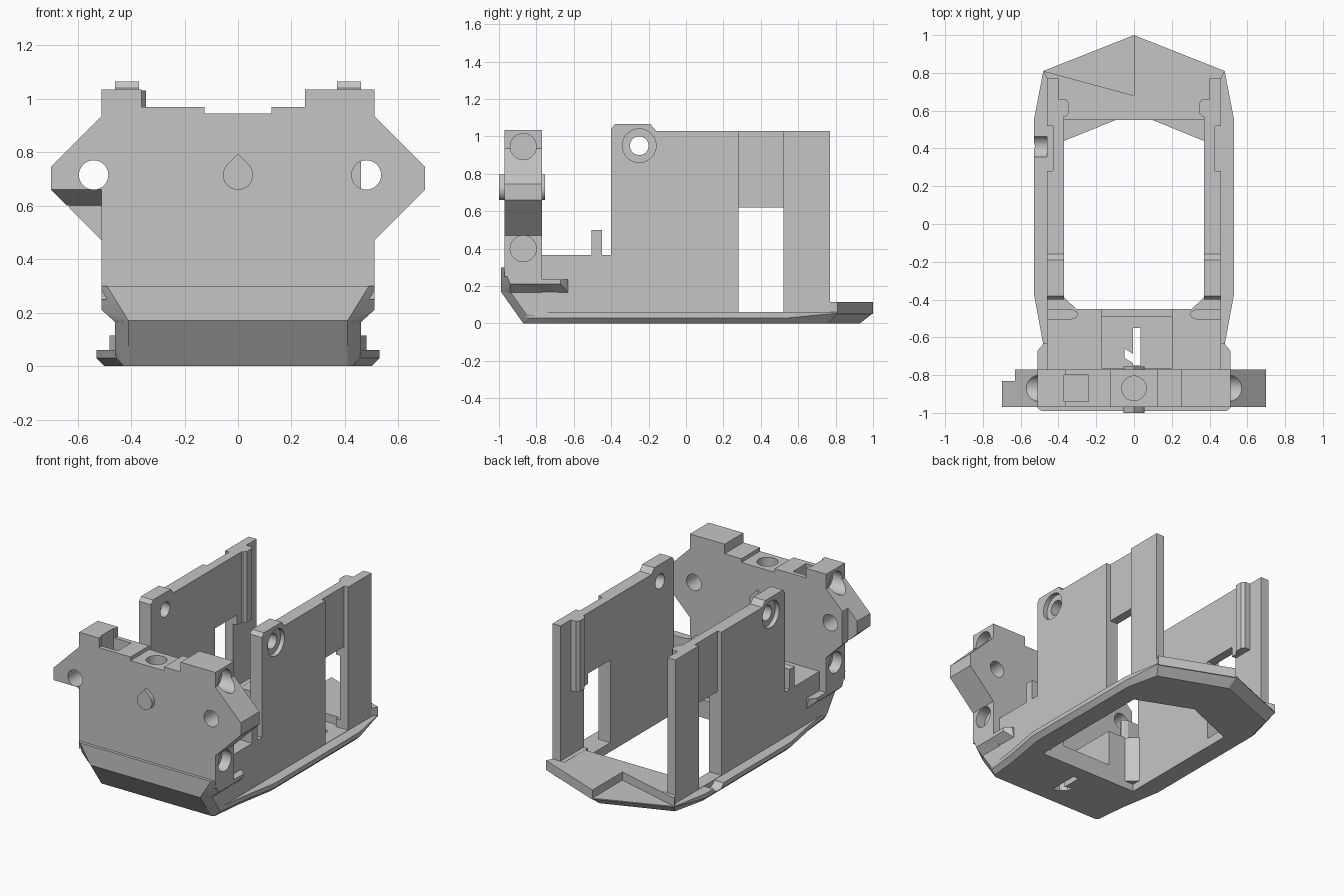
import bpy, bmesh, math

if "Cube" in bpy.data.objects:
    bpy.data.objects.remove(bpy.data.objects["Cube"])

grey = bpy.data.materials.new("plain grey")
grey.diffuse_color = (0.56, 0.56, 0.56, 1)
grey.use_nodes = True
grey.node_tree.nodes["Principled BSDF"].inputs["Base Color"].default_value = grey.diffuse_color


def finish(name, bm):
    bmesh.ops.recalc_face_normals(bm, faces=bm.faces)
    me = bpy.data.meshes.new(name)
    bm.to_mesh(me)
    bm.free()
    me.materials.append(grey)
    ob = bpy.data.objects.new(name, me)
    bpy.context.collection.objects.link(ob)
    return ob


def loft(name, loops):
    """Closed solid through stacked loops of 3D points."""
    bm = bmesh.new()
    rings = [[bm.verts.new(p) for p in loop] for loop in loops]
    n = len(rings[0])
    for a, b in zip(rings, rings[1:]):
        for i in range(n):
            j = (i + 1) % n
            bm.faces.new((a[i], a[j], b[j], b[i]))
    bm.faces.new(rings[0])
    bm.faces.new(rings[-1])
    return finish(name, bm)


def prism(name, pts, axis, a, b):
    """Extrude a 2D profile along an axis from a to b."""
    place = {'x': lambda p, t: (t, p[0], p[1]),
             'y': lambda p, t: (p[0], t, p[1]),
             'z': lambda p, t: (p[0], p[1], t)}[axis]
    return loft(name, [[place(p, t) for p in pts] for t in (a, b)])


def box(name, x, y, z):
    return prism(name, [(x[0], y[0]), (x[1], y[0]), (x[1], y[1]), (x[0], y[1])], 'z', *z)


def circle(c, r, n=32):
    return [(c[0] + r * math.cos(2 * math.pi * i / n),
             c[1] + r * math.sin(2 * math.pi * i / n)) for i in range(n)]


def hull(name, pts):
    bm = bmesh.new()
    for p in pts:
        bm.verts.new(p)
    bmesh.ops.convex_hull(bm, input=bm.verts)
    bmesh.ops.dissolve_limit(bm, angle_limit=0.01, verts=bm.verts, edges=bm.edges)
    return finish(name, bm)


def cut(ob, *cutters):
    for c in cutters:
        m = ob.modifiers.new("cut", 'BOOLEAN')
        m.operation, m.solver, m.object = 'DIFFERENCE', 'EXACT', c
        bpy.context.view_layer.objects.active = ob
        bpy.ops.object.modifier_apply(modifier=m.name)
        bpy.data.objects.remove(c)


def both(half):
    """Mirror a half outline that starts on x = 0."""
    return half + [(-p[0],) + tuple(p[1:]) for p in reversed(half) if p[0] > 0]


# Base frame with bevelled underside and pointed rear
low = both([(0, .93, 0), (.45, .76, 0), (.5, .54, 0), (.5, -.36, 0), (.45, -.65, 0), (.43, -.85, 0)])
mid = both([(0, 1, .055), (.48, .81, .055), (.53, .55, .03), (.53, -.37, .03), (.48, -.64, .03), (.455, -.85, .03)])
top = [(x, y, .06) for x, y, z in mid]
base = loft("base_frame", [low, mid, top])
opening = both([(0, .59), (.37, .44), (.37, -.45)])
scoop = prism("scoop", circle((.41, .085), .06), 'x', -.6, -.46)
cut(base, prism("opening", opening, 'z', -.1, .2), scoop)

# Raised rear plate, stepped up from the frame
prism("rear_plate", both([(0, 1), (.48, .81), (.46, .77), (.46, .55), (.37, .55)]) + [(0, .68)],
      'z', .05, .115)

# Front lower block with deep well and slot through its floor
block = box("lower_block", (-.46, .46), (-.8, -.45), (.03, .365))
cut(block, box("well", (-.17, .2), (-.765, -.49), (.06, .5)),
    box("well_mouth", (-.17, .2), (-.5, -.4), (.12, .5)))
for ob in (block, base):
    cut(ob, box("slot", (-.005, .035), (-.75, -.55), (-.1, .5)),
        prism("slot_tip", [(0, -.74), (0, -.69), (-.05, -.66), (-.05, -.71)], 'z', -.1, .5))

# Side walls, mirrored
for s, side in ((1, "right"), (-1, "left")):
    wall = prism(side + "_wall", [(-.4, .05), (.77, .05), (.77, 1.03), (-.16, 1.03), (-.19, 1.065),
                                  (-.38, 1.065), (-.4, 1.04)], 'x', s * .37, s * .46)
    cut(wall, box("window", (s * .3, s * .5), (.28, .52), (.062, .62)),
        box("recess", (s * .43, s * .5), (.28, .52), (.5, 1.2)),
        box("post_relief_low", (s * .3, s * .40), (.5, .9), (.116, .55)),
        box("post_relief_high", (s * .3, s * .40), (.66, .9), (.5, 1.2)),
        prism("bore", circle((-.25, .95), .05), 'x', s * .3, s * .5),
        prism("counterbore", circle((-.25, .95), .09), 'x', s * .43, s * .5))
    prism(side + "_inner_rib", [(s * .41, .56), (s * .36, .57), (s * .345, .59), (s * .345, .64),
                                (s * .36, .66), (s * .41, .66)], 'z', .55, 1.03)
    # low shoulder joining the wall to the block
    box(side + "_shoulder", (s * .37, s * .46), (-.46, -.39), (.05, .365))
    prism(side + "_gusset", [(s * .38, -.38), (s * .3, -.455), (s * .38, -.455)], 'z', .05, .365)
    # upright tab
    prism(side + "_tab", [(s * .46, -.505), (s * .46, -.45), (s * .33, -.45), (s * .305, -.462),
                          (s * .295, -.478), (s * .305, -.495), (s * .33, -.505)], 'z', .34, .5)
    # bumper arm running back beside the block
    hull(side + "_bumper_arm", [(s * x, y, z) for x, y, z in (
        (.45, -.89, .165), (.46, -.63, .165), (.475, -.63, .235), (.51, -.67, .235), (.51, -.67, .21),
        (.51, -.93, .235), (.51, -.93, .21), (.44, -.93, .235), (.44, -.63, .235), (.44, -.63, .165))])

# Front bumper: wide faceted band over a narrower sloping chin
hull("bumper_band", [(s * x, y, z) for s in (1, -1) for x, y, z in (
    (.51, -.975, .3), (.49, -.99, .3), (.41, -.99, .17), (.46, -.94, .165), (.51, -.94, .21),
    (.51, -.77, .21), (.46, -.77, .165), (.51, -.77, .3))])
hull("bumper_chin", [(s * x, y, z) for s in (1, -1) for x, y, z in (
    (.46, -.77, .2), (.46, -.94, .17), (.41, -.99, .17), (.41, -.87, 0), (.43, -.855, 0),
    (.46, -.855, .05), (.46, -.77, .03), (.43, -.77, 0))])

# Front plate with pointed wings
plate = prism("front_plate", [
    (-.51, .25), (.51, .25), (.51, .47), (.70, .66), (.70, .745), (.51, .935), (.51, 1.035), (.25, 1.035),
    (.25, .97), (.125, .97), (.125, .945), (-.125, .945), (-.125, .97), (-.36, .97), (-.36, 1.035),
    (-.51, 1.035), (-.51, .935), (-.70, .745), (-.70, .66), (-.51, .47)], 'y', -.97, -.77)
cut(plate,
    prism("right_hole", circle((.48, .715), .055), 'y', -1.1, -.6),
    prism("left_hole", circle((-.54, .715), .055), 'y', -1.1, -.6),
    prism("top_hole", circle((0, -.87), .065), 'z', .72, 1.1),
    box("top_pocket", (-.37, -.24), (-.94, -.8), (.8, 1.1)),
    prism("wing_relief", [(-1.1, .66), (-.97, .66), (-.83, .6), (-.83, .4), (-1.1, .4)], 'x', -.8, -.51),
    box("wing_step", (-.8, -.63), (-.83, -.6), (.4, 1)))
for s in (1, -1):
    for z in (.945, .4):
        cut(plate, prism("side_bore", circle((-.87, z), .07), 'x', s * .44, s * .64))

# Drop-shaped studs on both faces of the plate
drop = [(.056 * math.cos(a), .715 + .056 * math.sin(a))
        for a in (math.radians(135 + 270 * i / 24) for i in range(25))] + [(0, .795)]
prism("front_stud", drop, 'y', -1.0, -.96)
prism("back_stud", drop, 'y', -.78, -.755)

# Smooth the round bores, keep edges sharp
for ob in bpy.data.objects:
    ob.select_set(True)
bpy.context.view_layer.objects.active = plate
bpy.ops.object.shade_smooth_by_angle(angle=math.radians(25))
